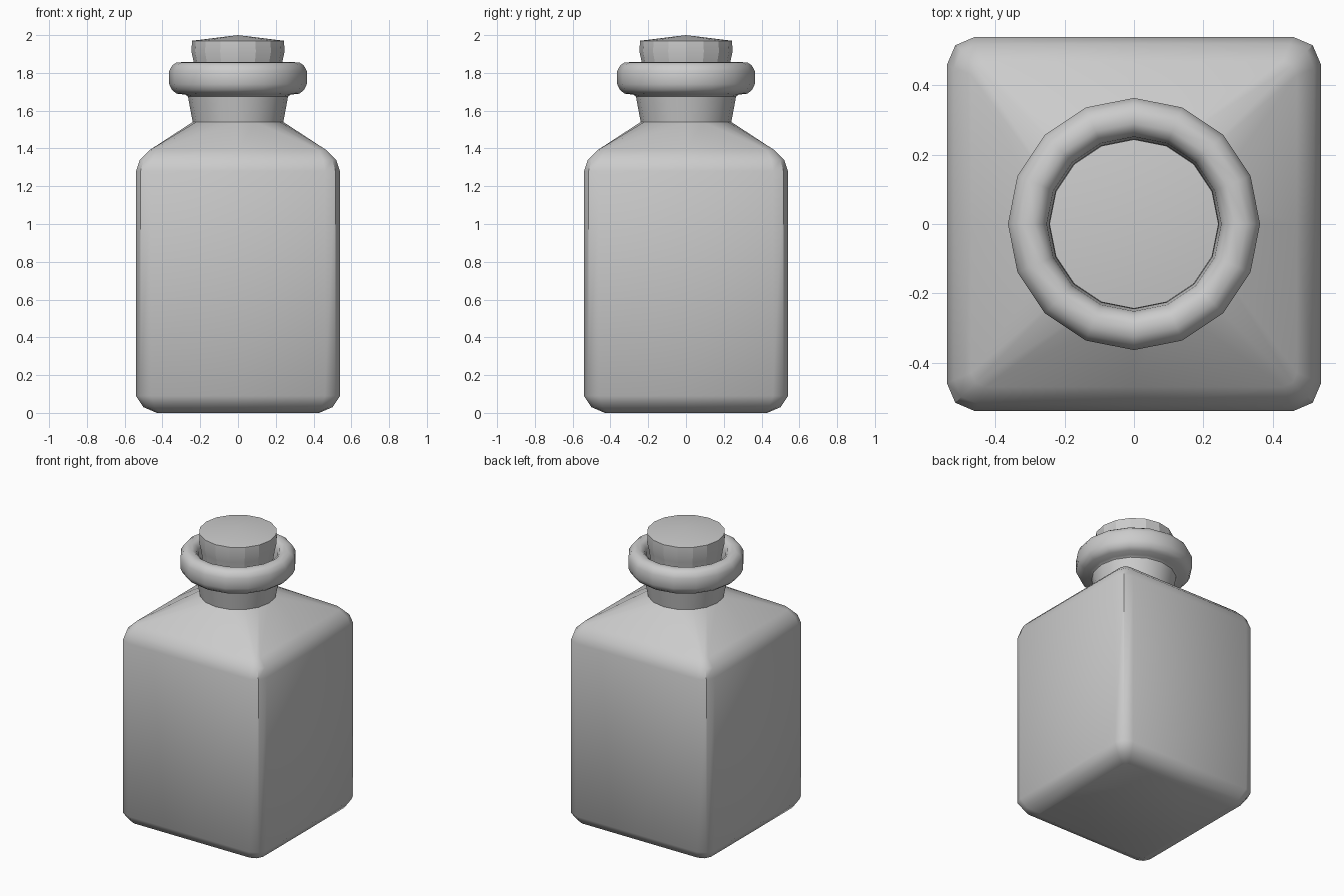
import bpy, bmesh
from math import sin, cos, pi, radians

if "Cube" in bpy.data.objects:
    bpy.data.objects.remove(bpy.data.objects["Cube"])

N = 16


def circle(r, z):
    return [(r * cos(2 * pi * i / N), r * sin(2 * pi * i / N), z) for i in range(N)]


def rounded_square(h, c, z):
    # one quarter: side midpoint, then three points round the corner
    k = h - 0.3 * c
    quarter = [(h, 0), (h, h - c), (k, k), (h - c, h)]
    pts = []
    for _ in range(4):
        pts += [(x, y, z) for x, y in quarter]
        quarter = [(-y, x) for x, y in quarter]
    return pts


def loft(name, rings, apex=None, angle=40):
    bm = bmesh.new()
    loops = [[bm.verts.new(p) for p in ring] for ring in rings]
    for a, b in zip(loops, loops[1:]):
        for i in range(N):
            j = (i + 1) % N
            bm.faces.new((a[i], a[j], b[j], b[i]))
    bm.faces.new(loops[0][::-1])
    if apex is None:
        bm.faces.new(loops[-1])
    else:
        tip = bm.verts.new((0, 0, apex))
        for i in range(N):
            bm.faces.new((loops[-1][i], loops[-1][(i + 1) % N], tip))
    bmesh.ops.recalc_face_normals(bm, faces=bm.faces)
    me = bpy.data.meshes.new(name)
    bm.to_mesh(me)
    bm.free()
    ob = bpy.data.objects.new(name, me)
    bpy.context.collection.objects.link(ob)
    bpy.ops.object.select_all(action='DESELECT')
    ob.select_set(True)
    bpy.context.view_layer.objects.active = ob
    if angle:
        bpy.ops.object.shade_smooth_by_angle(angle=radians(angle))
    return ob


# Square body with softened edges, rising into a round neck and rolled lip
body = [(0.43, 0.03, 0.0), (0.50, 0.06, 0.03), (0.54, 0.08, 0.09),
        (0.54, 0.08, 1.28), (0.52, 0.07, 1.34), (0.47, 0.04, 1.39)]
neck = [(0.24, 1.54), (0.265, 1.675), (0.28, 1.685), (0.325, 1.69),
        (0.35, 1.71), (0.364, 1.74), (0.364, 1.81), (0.348, 1.84),
        (0.325, 1.855), (0.29, 1.857), (0.265, 1.84), (0.252, 1.81),
        (0.248, 1.76), (0.24, 1.68)]
loft("bottle", [rounded_square(*b) for b in body] + [circle(*n) for n in neck])

# Faceted stopper with a low pointed top
stopper = [(0.21, 1.69), (0.225, 1.80), (0.235, 1.86), (0.246, 1.91), (0.244, 1.97)]
loft("stopper", [circle(*s) for s in stopper], apex=2.0, angle=15)
